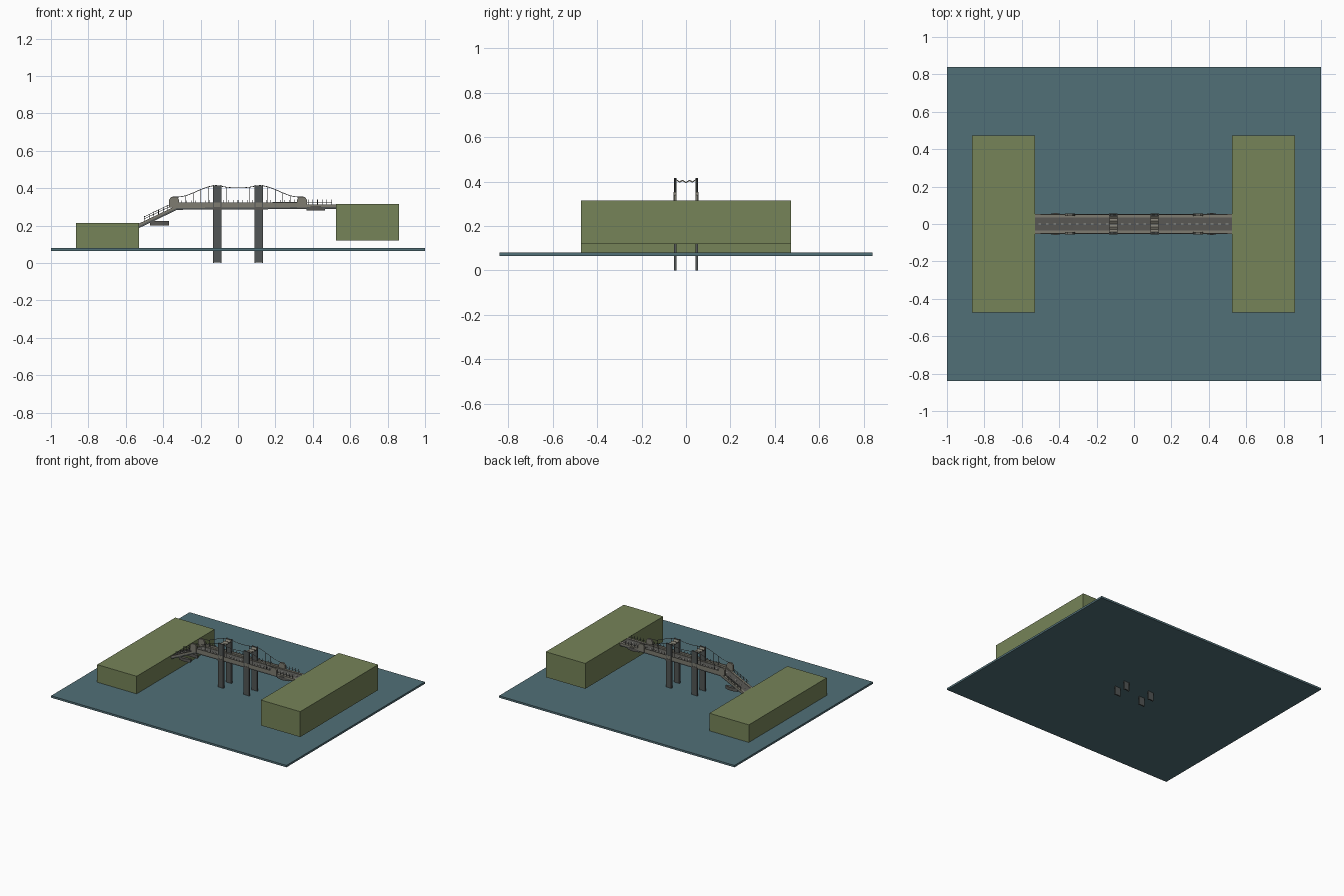
import bpy, bmesh, math
from mathutils import Vector

cube = bpy.data.objects.get("Cube")
if cube:
    bpy.data.objects.remove(cube)


def material(name, rgb):
    m = bpy.data.materials.new(name)
    m.use_nodes = True
    m.diffuse_color = (*rgb, 1)
    m.node_tree.nodes["Principled BSDF"].inputs["Base Color"].default_value = (*rgb, 1)
    return m


WATER = material("water blue", (.083, .16, .185))
GRASS = material("grass green", (.18, .23, .098))
IRON = material("dark iron", (.085, .093, .092))
ROAD = material("asphalt", (.1, .098, .09))
STONE = material("pale stone", (.21, .2, .165))
PAINT = material("lane marking", (.36, .36, .33))


def prism(name, pts, lo, hi, mat, axis="y"):
    """Extrude an outline: x/z points along y, or x/y points along z."""
    bm = bmesh.new()
    place = (lambda a, b, t: (a, t, b)) if axis == "y" else (lambda a, b, t: (a, b, t))
    face = bm.faces.new([bm.verts.new(place(a, b, lo)) for a, b in pts])
    ext = bmesh.ops.extrude_face_region(bm, geom=[face])
    verts = [g for g in ext["geom"] if isinstance(g, bmesh.types.BMVert)]
    bmesh.ops.translate(bm, verts=verts, vec=place(0, 0, hi - lo))
    bmesh.ops.recalc_face_normals(bm, faces=bm.faces)
    me = bpy.data.meshes.new(name)
    bm.to_mesh(me)
    bm.free()
    me.materials.append(mat)
    ob = bpy.data.objects.new(name, me)
    bpy.context.collection.objects.link(ob)
    return ob


def box(name, x0, x1, y0, y1, z0, z1, mat):
    return prism(name, [(x0, z0), (x1, z0), (x1, z1), (x0, z1)], y0, y1, mat)


def band(name, path, below, above, y0, y1, mat):
    """Strip that follows a path of x/z points."""
    pts = [(x, z + above) for x, z in path] + [(x, z + below) for x, z in reversed(path)]
    return prism(name, pts, y0, y1, mat)


def wires(name, paths, radius, mat):
    cu = bpy.data.curves.new(name, "CURVE")
    cu.dimensions = "3D"
    cu.bevel_depth = radius
    cu.bevel_resolution = 0
    cu.use_fill_caps = True
    for path in paths:
        sp = cu.splines.new("POLY")
        sp.points.add(len(path) - 1)
        for p, co in zip(sp.points, path):
            p.co = (*co, 1)
    cu.materials.append(mat)
    ob = bpy.data.objects.new(name, cu)
    bpy.context.collection.objects.link(ob)


# Water slab and the two banks
box("water", -1, 1, -.84, .84, .065, .08, WATER)
box("low_bank", -.865, -.53, -.473, .473, .075, .215, GRASS)
box("high_bank", .525, .86, -.473, .473, .12, .315, GRASS)

# Deck: sloping approach on one side, level span on the other
DECK = [(-.53, .205), (-.325, .303), (.525, .308)]


def deck_z(x):
    for (x0, z0), (x1, z1) in zip(DECK, DECK[1:]):
        if x <= x1:
            return z0 + (z1 - z0) * (x - x0) / (x1 - x0)
    return DECK[-1][1]


band("roadway", DECK, -.012, .003, -.036, .036, ROAD)

# Lane dashes
for i in range(26):
    x = -.51 + i * .04
    if abs(abs(x) - .11) > .03:
        path = [(x, deck_z(x)), (x + .014, deck_z(x + .014))]
        band("lane_dash", path, .002, .0045, -.0025, .0025, PAINT)

# Small lens-shaped platforms under the approaches
def platform(x, z, s):
    n = 10
    arc = [(x - .05 + .1 * i / n, s * (.047 + .011 * math.sin(math.pi * i / n)))
           for i in range(n + 1)]
    pts = arc + [(x + .05, s * .034), (x - .05, s * .034)]
    prism("platform", pts, z, z + .024, ROAD, "z")


# Suspension cable height along the bridge
def cable_z(x):
    a = abs(x)
    if a < .11:
        return .402 + .013 * (a / .11) ** 2
    t = min((a - .11) / .22, 1)
    return .353 + .062 * (1 + math.cos(math.pi * t)) / 2


for s, side in ((1, "left"), (-1, "right")):
    def span(a, b):
        return min(s * a, s * b), max(s * a, s * b)

    # Footway, edge girder and parapet
    band(side + "_footway", DECK, -.008, .006, *span(.035, .054), STONE)
    band(side + "_girder", DECK, -.018, -.006, *span(.04, .052), IRON)
    box(side + "_parapet", -.33, .33, *span(.05, .054), .306, .325, STONE)

    # Handrails with posts
    y = s * .051
    rails = [[(x, y, deck_z(x) + h) for x in (-.5, -.325, .5)] for h in (.018, .029)]
    xs = [-.5 + i * .025 for i in range(41)]
    posts = [[(x, y, deck_z(x)), (x, y, deck_z(x) + .032)] for x in xs]
    wires(side + "_handrails", rails[:1], .0013, IRON)
    wires(side + "_upper_rail", [[(x, y, z) for x, y, z in rails[1][:2]]], .0013, IRON)
    wires(side + "_rail_posts", posts, .0014, IRON)

    # Main cable and hangers
    n = 48
    cable = [(-.35 + .7 * i / n, s * .05) for i in range(n + 1)]
    wires(side + "_main_cable", [[(x, y, cable_z(x)) for x, y in cable]], .0018, IRON)
    hangers = [[(x, s * .05, .305), (x, s * .05, cable_z(x))]
               for x in (-.28, -.24, -.2, -.16, -.06, 0, .06, .16, .2, .24, .28)]
    wires(side + "_hangers", hangers, .001, IRON)

    platform(-.42, .2, s)
    platform(.415, .28, s)

    for e in (-1, 1):
        # Tower legs with raised edge strips and a stone band at the deck
        x = e * .11
        box(side + "_tower_leg", x - .022, x + .022, *span(.044, .053), .002, .415, IRON)
        for edge in (-.02, .02):
            box(side + "_leg_strip", x + edge - .003, x + edge + .003,
                *span(.042, .055), 0, .417, IRON)
        box(side + "_leg_band", x - .023, x + .023, *span(.042, .056), .285, .3, ROAD)
        # Cable anchor blocks with chamfered tops
        c = e * .342
        block = [(-.026, .297), (.026, .297), (.026, .34), (.014, .354),
                 (-.014, .354), (-.026, .34)]
        prism(side + "_anchor_block", [(c + a, z) for a, z in block], *span(.042, .056), STONE)

# Folded cross braces joining each pair of tower legs
for e in (-1, 1):
    x = e * .11
    fold = [(-.05, .41), (-.03, .395), (-.015, .402), (0, .392),
            (.015, .402), (.03, .395), (.05, .41)]
    outline = fold + [(y, z + .006) for y, z in reversed(fold)]
    brace = prism("tower_brace", outline, -.021, .021, STONE)
    for v in brace.data.vertices:
        v.co = Vector((x + v.co.y, v.co.x, v.co.z))
    brace.data.flip_normals()
    box("deck_crossbeam", x - .018, x + .018, -.05, .05, .283, .293, IRON)
